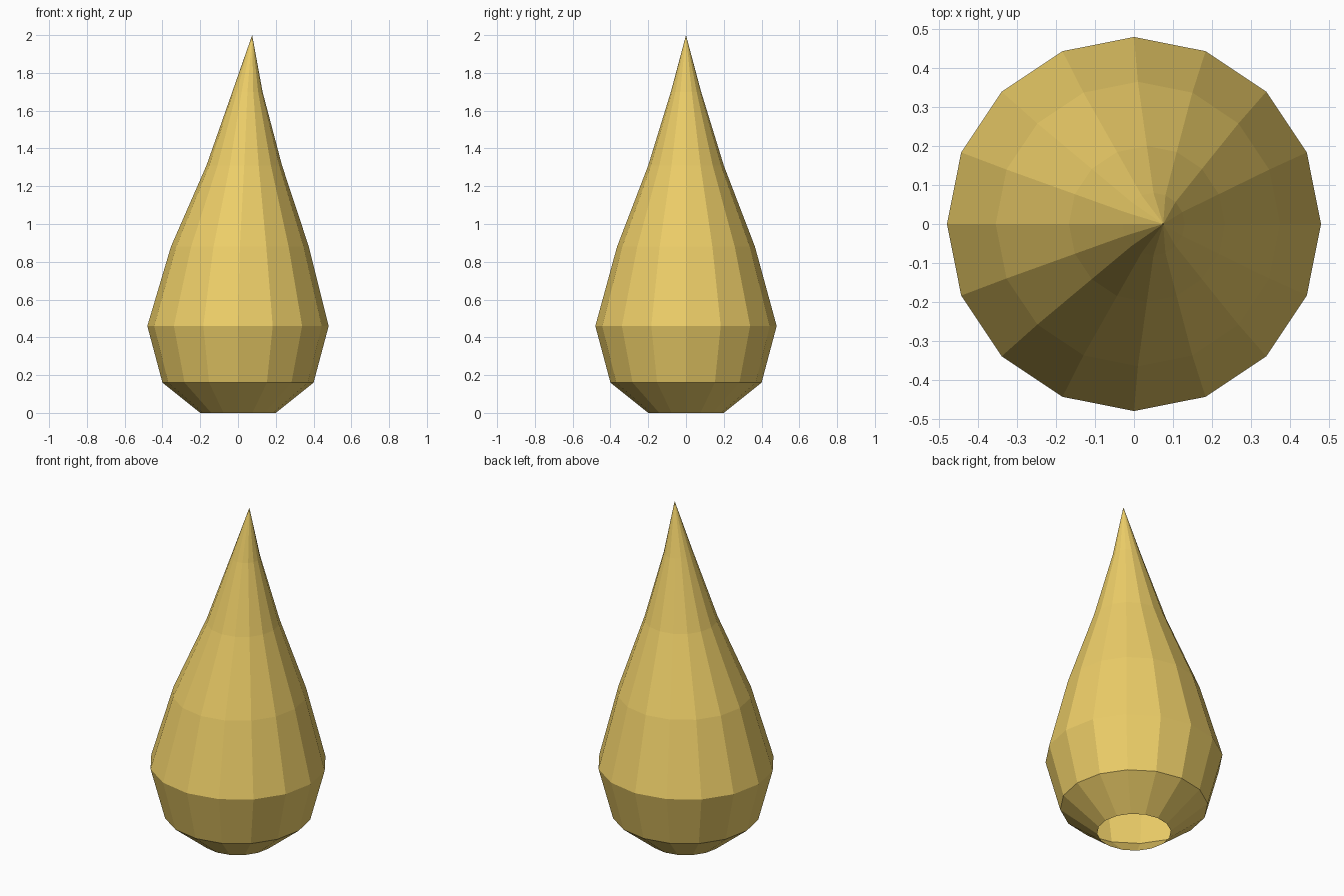
import bpy, bmesh
from math import cos, sin, tau

if "Cube" in bpy.data.objects:
    bpy.data.objects.remove(bpy.data.objects["Cube"])

SIDES = 16
# (radius, x offset, height) of each ring, bottom to top
RINGS = [(0.20, 0.0, 0.0), (0.40, 0.0, 0.16), (0.48, 0.0, 0.46),
         (0.365, 0.01, 0.88), (0.20, 0.033, 1.31), (0.08, 0.05, 1.70)]
TIP = (0.075, 0.0, 2.0)

# Faceted teardrop shell, open underneath, with a slightly leaning tip
bm = bmesh.new()
rings = [[bm.verts.new((x + r * cos(tau * i / SIDES), r * sin(tau * i / SIDES), z))
          for i in range(SIDES)] for r, x, z in RINGS]
tip = bm.verts.new(TIP)
for low, high in zip(rings, rings[1:]):
    for i in range(SIDES):
        j = (i + 1) % SIDES
        bm.faces.new((low[i], low[j], high[j], high[i]))
for i in range(SIDES):
    bm.faces.new((rings[-1][i], rings[-1][(i + 1) % SIDES], tip))

mesh = bpy.data.meshes.new("teardrop_body")
bm.to_mesh(mesh)
bm.free()
body = bpy.data.objects.new("teardrop_body", mesh)
bpy.context.collection.objects.link(body)

# Golden yellow
gold = bpy.data.materials.new("golden_yellow")
gold.diffuse_color = (0.85, 0.62, 0.14, 1)
gold.use_nodes = True
gold.node_tree.nodes["Principled BSDF"].inputs["Base Color"].default_value = gold.diffuse_color
mesh.materials.append(gold)
